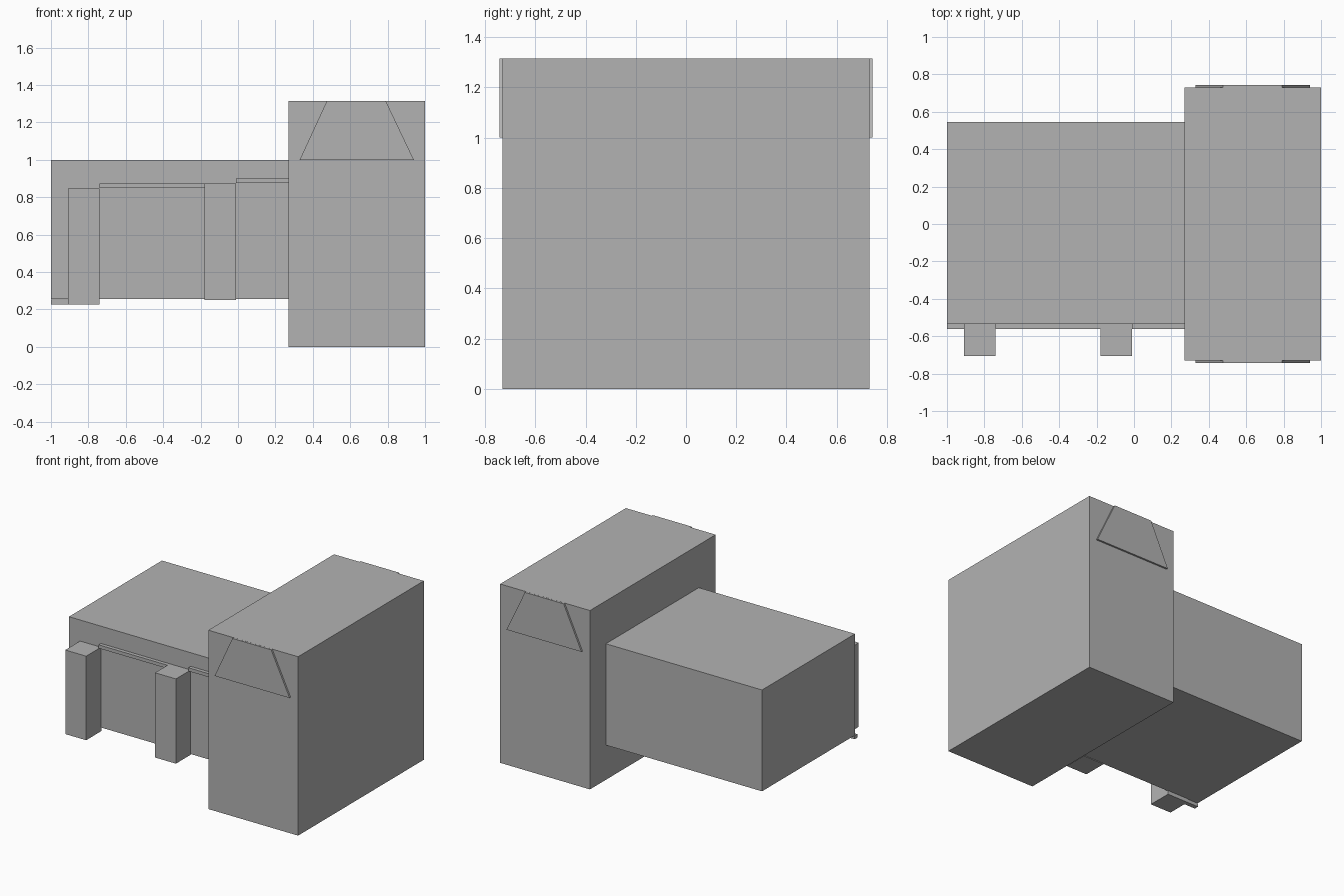
import bpy

cube = bpy.data.objects.get("Cube")
if cube:
    bpy.data.objects.remove(cube, do_unlink=True)

# Single plain grey finish
grey = bpy.data.materials.new("plain grey")
grey.use_nodes = True
colour = (0.45, 0.45, 0.45, 1)
grey.diffuse_color = colour
grey.node_tree.nodes["Principled BSDF"].inputs["Base Color"].default_value = colour


def prism(name, profile, y0, y1):
    """Extrude an x-z profile (counter-clockwise from the front) from y0 to y1."""
    n = len(profile)
    verts = [(x, y, z) for y in (y0, y1) for x, z in profile]
    faces = [list(range(n)), list(range(2 * n - 1, n - 1, -1))]
    for i in range(n):
        j = (i + 1) % n
        faces.append([j, i, i + n, j + n])
    mesh = bpy.data.meshes.new(name)
    mesh.from_pydata(verts, [], faces)
    mesh.materials.append(grey)
    obj = bpy.data.objects.new(name, mesh)
    bpy.context.collection.objects.link(obj)
    return obj


def box(name, x0, x1, y0, y1, z0, z1):
    return prism(name, [(x0, z0), (x1, z0), (x1, z1), (x0, z1)], y0, y1)


# Main blocks
tower_top = 1.315
wing_front = -0.535
box("tower", 0.27, 1, -0.73, 0.73, 0, tower_top)
box("wing", -1, 0.27, wing_front, 0.545, 0.255, 1)

# Tapered gable running through the tower and standing proud at both ends
prism("gable_panel",
      [(0.33, 1), (0.94, 1), (0.79, tower_top - 0.0005), (0.475, tower_top - 0.0005)],
      -0.743, 0.743)

# Porch pillars on the front of the wing
for side, x, bottom, top in (("outer", -0.91, 0.227, 0.845), ("inner", -0.18, 0.25, 0.873)):
    box(side + "_pillar", x, x + 0.17, -0.707, wing_front + 0.005, bottom, top)

# Thin ledges between the pillars, and a low one at the outer end
for name, x0, x1, top in (("low_ledge", -1, -0.91, 0.252),
                          ("middle_ledge", -0.74, -0.18, 0.873),
                          ("inner_ledge", -0.01, 0.27, 0.9)):
    box(name, x0, x1, -0.562, wing_front + 0.005, top - 0.025, top)
